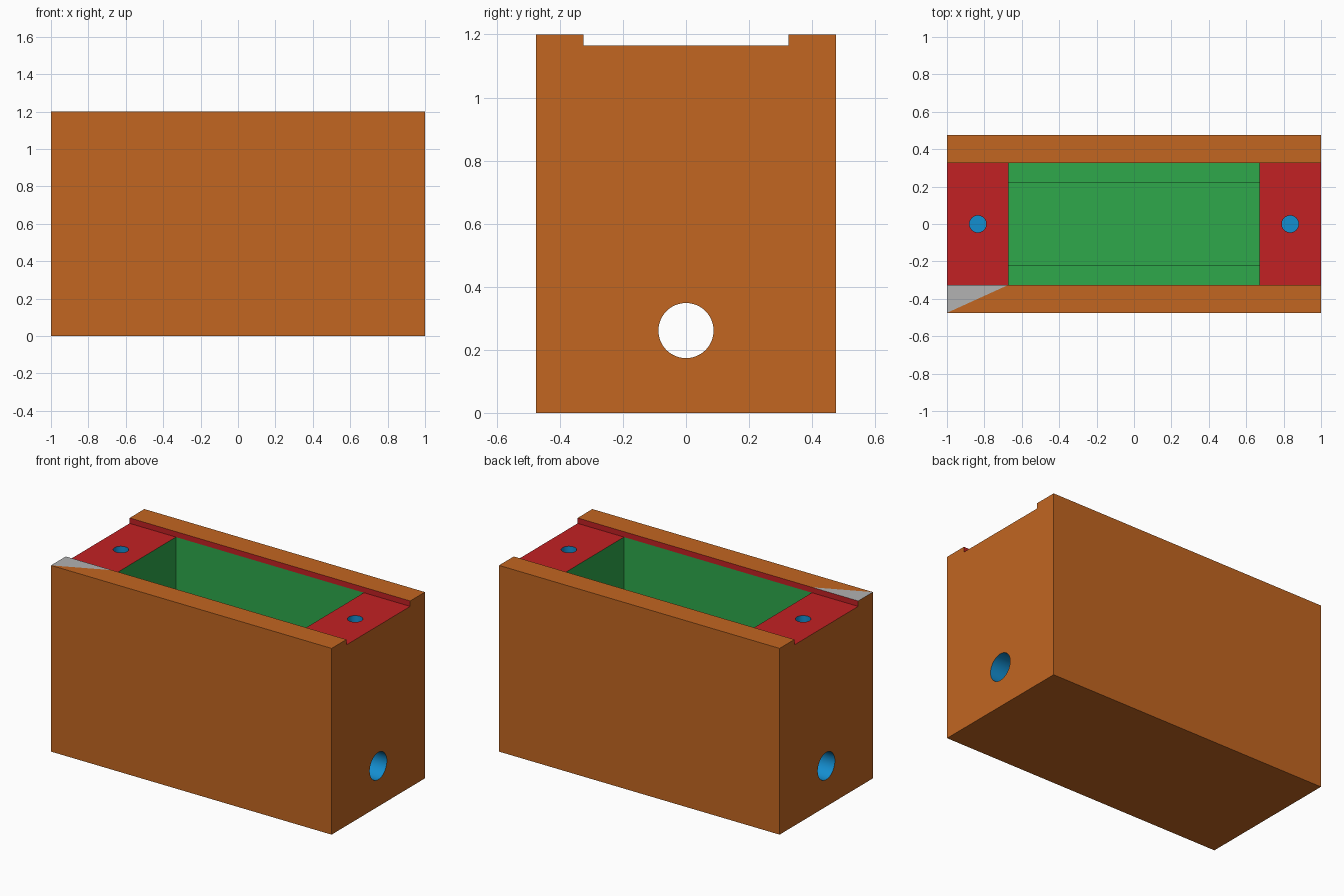
import bpy, bmesh, math

if "Cube" in bpy.data.objects:
    bpy.data.objects.remove(bpy.data.objects["Cube"])

L, W, H = 1.0, 0.475, 1.2           # half length, half width, height
RAIL, GROOVE = 0.325, 1.165         # groove half width and floor height
POCKET, LEDGE = 0.67, 0.22          # pocket half length, lower half width
LEDGE_Z, FLOOR_Z = 0.45, 0.15


def material(name, rgb):
    lin = [((c / 255 + 0.055) / 1.055) ** 2.4 for c in rgb]
    m = bpy.data.materials.new(name)
    m.diffuse_color = (*lin, 1)
    m.use_nodes = True
    m.node_tree.nodes["Principled BSDF"].inputs["Base Color"].default_value = m.diffuse_color
    return m


def box(name, x, y, z0, z1):
    bpy.ops.mesh.primitive_cube_add(size=1, location=(0, 0, (z0 + z1) / 2))
    ob = bpy.context.object
    ob.name = name
    ob.scale = (2 * x, 2 * y, z1 - z0)
    bpy.ops.object.transform_apply(location=True, rotation=True, scale=True)
    return ob


def rod(name, r, depth, loc, rot=(0, 0, 0)):
    bpy.ops.mesh.primitive_cylinder_add(vertices=48, radius=r, depth=depth,
                                        location=loc, rotation=rot)
    ob = bpy.context.object
    ob.name = name
    bpy.ops.object.transform_apply(location=True, rotation=True, scale=True)
    return ob


# Case block and its cutters
case = box("case", L, W, 0, H)
cutters = [
    box("lid_groove_cutter", L + 0.2, RAIL, GROOVE, H + 0.2),
    box("pocket_cutter", POCKET, RAIL, LEDGE_Z, H + 0.1),
    box("lower_pocket_cutter", POCKET, LEDGE, FLOOR_Z, LEDGE_Z + 0.1),
    rod("cable_hole_cutter", 0.0875, 2 * L + 0.2, (0, 0, 0.261), (0, math.pi / 2, 0)),
]
for s in (-1, 1):
    cutters.append(rod("screw_hole_cutter", 0.045, 0.5, (s * 0.835, 0, 1.07)))

bpy.ops.object.select_all(action='DESELECT')
case.select_set(True)
bpy.context.view_layer.objects.active = case
for c in cutters:
    mod = case.modifiers.new("cut", 'BOOLEAN')
    mod.operation, mod.solver, mod.object = 'DIFFERENCE', 'EXACT', c
    bpy.ops.object.modifier_apply(modifier=mod.name)
for c in cutters:
    bpy.data.objects.remove(c, do_unlink=True)

# Colours: outside, groove, pocket, holes, corner mark
case.data.materials.clear()
for name, rgb in (("orange", (194, 102, 33)), ("red", (194, 33, 36)),
                  ("green", (46, 168, 75)), ("blue", (20, 142, 208)),
                  ("grey", (178, 178, 178))):
    case.data.materials.append(material(name, rgb))

bm = bmesh.new()
bm.from_mesh(case.data)

# Split the front rail top for the triangular corner mark
rail = [f for f in bm.faces if f.normal.z > 0.9
        and f.calc_center_median().z > H - 0.01 and f.calc_center_median().y < 0]
geom = set(rail)
for f in rail:
    geom.update(f.edges)
    geom.update(f.verts)
dx, dy = L - POCKET, W - RAIL
bmesh.ops.bisect_plane(bm, geom=list(geom), dist=1e-5,
                       plane_co=(-L, -W, H), plane_no=(-dy, dx, 0))

E = 0.004
for f in bm.faces:
    c, n = f.calc_center_median(), f.normal
    xs = [abs(v.co.x) for v in f.verts]
    ys = [abs(v.co.y) for v in f.verts]
    zs = [v.co.z for v in f.verts]
    if abs(c.x) > L - E or abs(c.y) > W - E or c.z < E:
        f.material_index = 0
    elif min(zs) > H - E:
        mark = c.y < 0 and all((v.co.y + W) * dx >= (v.co.x + L) * dy - 1e-4
                               for v in f.verts)
        f.material_index = 4 if mark else 0
    elif min(zs) > GROOVE - E:
        f.material_index = 1
    elif max(ys) < 0.1 and (min(xs) > POCKET - E):
        # bores lie wholly inside the end walls
        f.material_index = 3
    else:
        f.material_index = 2
bm.to_mesh(case.data)
bm.free()
bpy.ops.object.shade_smooth_by_angle(angle=math.radians(30))
